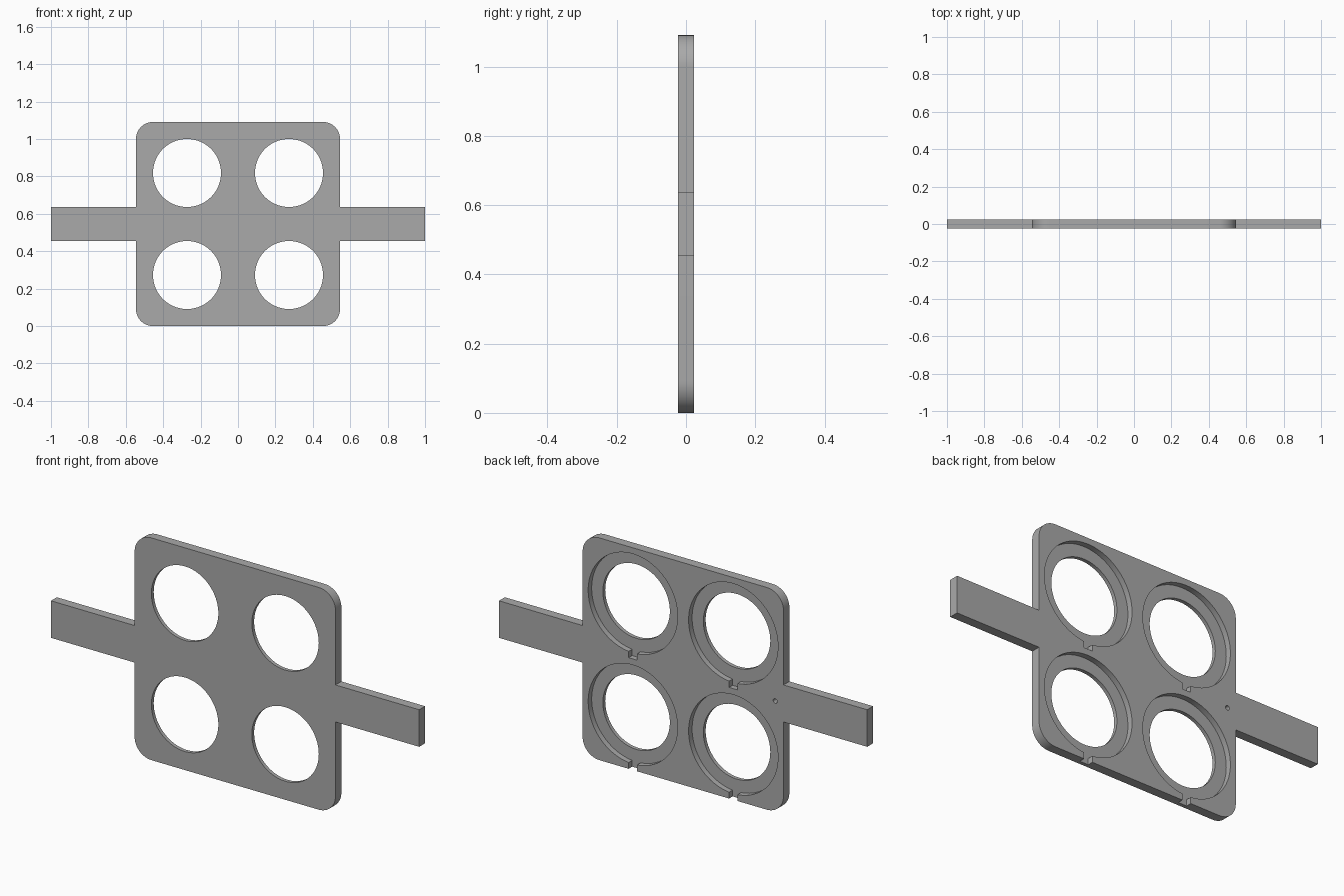
import bpy
import bmesh
from math import sin, cos, pi, asin

cube = bpy.data.objects.get("Cube")
if cube:
    bpy.data.objects.remove(cube, do_unlink=True)

CM = 1 / 11                # one module of the design
HALF = 6 * CM              # half width of the plate
MID = HALF                 # height of the plate centre
FRONT, BACK = -0.25 * CM, 0.25 * CM
SEAT = BACK - 0.3 * CM     # floor of the recesses
OVER = 0.02                # cutter overshoot


def arc(cx, cz, r, start, end, steps):
    return [(cx + r * cos(start + (end - start) * i / steps),
             cz + r * sin(start + (end - start) * i / steps))
            for i in range(steps + 1)]


def prism(name, outline, y0, y1):
    """Extrude an outline in x and z from y0 to y1."""
    bm = bmesh.new()
    face = bm.faces.new([bm.verts.new((x, y0, z)) for x, z in outline])
    grown = bmesh.ops.extrude_face_region(bm, geom=[face])["geom"]
    bmesh.ops.translate(bm, vec=(0, y1 - y0, 0),
                        verts=[g for g in grown if isinstance(g, bmesh.types.BMVert)])
    bmesh.ops.recalc_face_normals(bm, faces=bm.faces)
    mesh = bpy.data.meshes.new(name)
    bm.to_mesh(mesh)
    bm.free()
    obj = bpy.data.objects.new(name, mesh)
    bpy.context.collection.objects.link(obj)
    return obj


def cut(target, cutter):
    cutter.hide_render = True
    mod = target.modifiers.new("cut", 'BOOLEAN')
    mod.operation = 'DIFFERENCE'
    mod.solver = 'EXACT'
    mod.object = cutter
    bpy.ops.object.modifier_apply(modifier=mod.name)
    bpy.data.objects.remove(cutter, do_unlink=True)


# Rounded plate with a flat arm on each side
inner = HALF - CM
upper_right = arc(inner, MID + inner, CM, 0, pi / 2, 16)
quarter = [(1, MID + CM), (HALF, MID + CM)] + upper_right
top = quarter + [(-x, z) for x, z in reversed(quarter)]
outline = top + [(-x, 2 * MID - z) for x, z in top]
plate = prism("holder_plate", outline, FRONT, BACK)
bpy.context.view_layer.objects.active = plate
plate.select_set(True)

# Four openings, each with a notched recess in the back
BORE, NOTCH = 2.67 * CM, 0.25 * CM
side = asin(NOTCH / BORE)
for cx in (-HALF / 2, HALF / 2):
    for cz in (MID - HALF / 2, MID + HALF / 2):
        end = cz - HALF / 2
        if cz < MID:
            end -= OVER    # lower notches run out through the bottom edge
        recess = arc(cx, cz, BORE, -pi / 2 + side, 1.5 * pi - side, 96)
        recess += [(cx - NOTCH, end), (cx + NOTCH, end)]
        cut(plate, prism("recess_cutter", recess, SEAT, BACK + OVER))
        hole = arc(cx, cz, 2 * CM, 0, 2 * pi, 96)[:-1]
        cut(plate, prism("opening_cutter", hole, FRONT - OVER, BACK + OVER))

# Small blind pin hole beside one arm
pin = arc(-5.5 * CM, MID, 0.12 * CM, 0, 2 * pi, 24)[:-1]
cut(plate, prism("pin_cutter", pin, SEAT, BACK + OVER))

# Plain grey finish
grey = bpy.data.materials.new("plain_grey")
grey.use_nodes = True
grey.diffuse_color = (0.4, 0.4, 0.4, 1)
grey.node_tree.nodes["Principled BSDF"].inputs["Base Color"].default_value = (0.4, 0.4, 0.4, 1)
plate.data.materials.clear()
plate.data.materials.append(grey)
for poly in plate.data.polygons:
    poly.material_index = 0

bpy.ops.object.shade_smooth_by_angle(angle=pi / 6)
